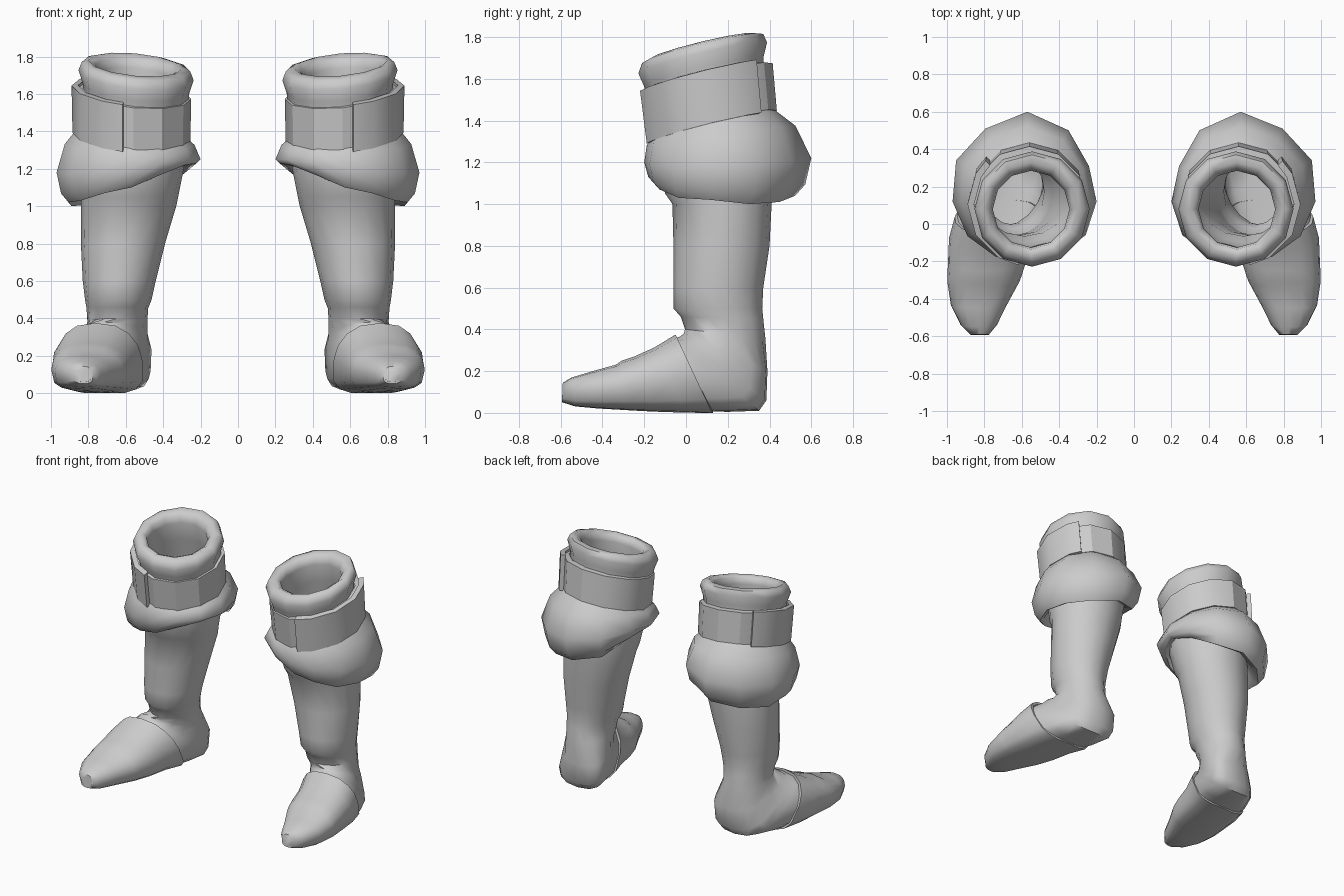
import bpy, bmesh, math

if "Cube" in bpy.data.objects:
    bpy.data.objects.remove(bpy.data.objects["Cube"])

grey = bpy.data.materials.new("plain grey")
grey.diffuse_color = (0.6, 0.6, 0.6, 1)
grey.use_nodes = True
grey.node_tree.nodes["Principled BSDF"].inputs["Base Color"].default_value = grey.diffuse_color


def loft(name, rings, wrap=False, cap_start=False, cap_end=False, angle=40):
    """Skin a list of closed rings, then mirror to the other boot."""
    bm = bmesh.new()
    vs = [[bm.verts.new(p) for p in ring] for ring in rings]
    n = len(vs[0])
    for a, b in zip(vs, vs[1:] + ([vs[0]] if wrap else [])):
        for i in range(n):
            j = (i + 1) % n
            bm.faces.new((a[i], a[j], b[j], b[i]))
    if cap_start:
        bm.faces.new(vs[0])
    if cap_end:
        bm.faces.new(vs[-1])
    bmesh.ops.recalc_face_normals(bm, faces=bm.faces)
    me = bpy.data.meshes.new(name)
    bm.to_mesh(me)
    bm.free()
    me.materials.append(grey)
    ob = bpy.data.objects.new(name, me)
    bpy.context.collection.objects.link(ob)
    bpy.context.view_layer.objects.active = ob
    ob.select_set(True)
    bpy.ops.object.shade_smooth_by_angle(angle=math.radians(angle))
    ob.select_set(False)
    ob.modifiers.new("other_side", 'MIRROR').use_mirror_merge = False
    return ob


def tilted(cx, cy, r, z, deg):
    """Point on a ring whose plane rises to the back and the outside."""
    a = math.radians(deg)
    dx, dy = r * math.cos(a), r * math.sin(a)
    return (cx + dx, cy + dy, z + 0.09 * dx + 0.24 * dy)


def tilted_ring(cx, cy, r, z):
    return [tilted(cx, cy, r, z, 30 * i) for i in range(12)]


def section(fy, fz, by, bz, cx, w, foot=False, grow=0.0):
    """Cross-section from a front/top point to a back/bottom point."""
    pts = []
    my, mz = (fy + by) / 2, (fz + bz) / 2
    for i in range(16):
        t = 2 * math.pi * i / 16
        u, s = math.cos(t), math.sin(t)
        if foot:
            s = math.copysign(abs(s) ** 0.8, s)
            if u < 0:
                u = -abs(u) ** 0.5      # flatter sole
        y, z = my + (fy - by) / 2 * u, mz + (fz - bz) / 2 * u
        x = cx + (w + grow) * s
        if foot:
            x -= 0.27 * (y - my)        # toes turn outwards
        pts.append((x, y, max(0.0, z + grow * u)))
    return pts


# boot leg and foot: front y, front z, back y, back z, centre x, half width
leg = [(-.13, 1.27, .40, 1.32, .56, .27), (-.13, 1.2, .42, 1.2, .56, .27),
       (-.10, 1.05, .415, 1.05, .58, .26), (-.065, 1.0, .41, 1.0, .585, .255),
       (-.06, .8, .40, .8, .615, .225), (-.06, .6, .37, .6, .635, .195),
       (-.06, .5, .365, .5, .64, .178), (-.025, .46, .37, .45, .645, .165),
       (-.005, .40, .38, .36, .645, .160)]
heel = [(-.01, .38, .39, .2, .66, .175), (-.03, .365, .385, .06, .68, .19),
        (-.06, .355, .35, .01, .70, .20), (-.09, .335, .2, .005, .73, .213)]
toe = [(-.15, .305, 0, .01, .77, .21), (-.25, .26, -.15, .015, .785, .20),
       (-.31, .24, -.25, .02, .80, .189), (-.335, .222, -.28, .022, .805, .184),
       (-.45, .19, -.42, .03, .83, .14), (-.55, .16, -.53, .04, .83, .088),
       (-.59, .135, -.594, .06, .825, .04)]
loft("boot", [section(*r) for r in leg] + [section(*r, True) for r in heel + toe],
     cap_end=True, angle=50)

# toe cap shell with a raised rear edge
edge = (-.05, .365, .13, .0, .735, .213)
loft("toe_cap", [section(*edge, True, -.01), section(*edge, True, .01)]
     + [section(*r, True, .009) for r in toe], cap_end=True, angle=50)

# hanging fold below the strap: radius, widest height, hem height by angle
fold = [(.40, 1.18, 1.02), (.44, 1.19, 1.0), (.45, 1.2, 1.01), (.48, 1.22, 1.04),
        (.44, 1.24, 1.08), (.38, 1.26, 1.17), (.37, 1.25, 1.22), (.36, 1.25, 1.21),
        (.33, 1.23, 1.16), (.32, 1.2, 1.10), (.34, 1.19, 1.07), (.37, 1.17, 1.03)]
rings = [[] for _ in range(7)]
for i, (r, mid, hem) in enumerate(fold):
    a = math.radians(30 * i)
    top = tilted(.57, .13, .29, 1.40, 30 * i)[2]
    steps = [(.28, top), (.29 + .6 * (r - .29), top + .38 * (mid - top)), (r, mid),
             (r * .94, hem + .3 * (mid - hem)), (r * .84, hem),
             (r * .76, hem + .02), (.25, mid)]
    for ring, (rad, z) in zip(rings, steps):
        ring.append((.57 + rad * math.cos(a), .12 + rad * math.sin(a), z))
loft("folded_top", rings, angle=60)

# strap around the calf
loft("strap", [tilted_ring(*p) for p in (
    (.56, .13, .27, 1.375), (.56, .13, .305, 1.375), (.56, .105, .31, 1.60),
    (.56, .105, .27, 1.61))], angle=30)

# overlapping strap end on the outer side
loft("strap_flap", [[tilted(.56, .132, .295, 1.362, d), tilted(.56, .132, .325, 1.362, d),
                     tilted(.56, .105, .33, 1.615, d), tilted(.56, .105, .295, 1.62, d)]
                    for d in (-80, -60, -30, 0, 30, 45)],
     cap_start=True, cap_end=True, angle=30)

# rolled cuff with the open inside wall
loft("cuff", [tilted_ring(*p) for p in (
    (.55, .10, .28, 1.55), (.545, .085, .285, 1.63), (.545, .08, .308, 1.70),
    (.545, .08, .29, 1.745), (.55, .08, .25, 1.757), (.55, .08, .215, 1.735),
    (.55, .08, .205, 1.69), (.55, .09, .225, 1.55), (.56, .12, .255, 1.28))], angle=60)
